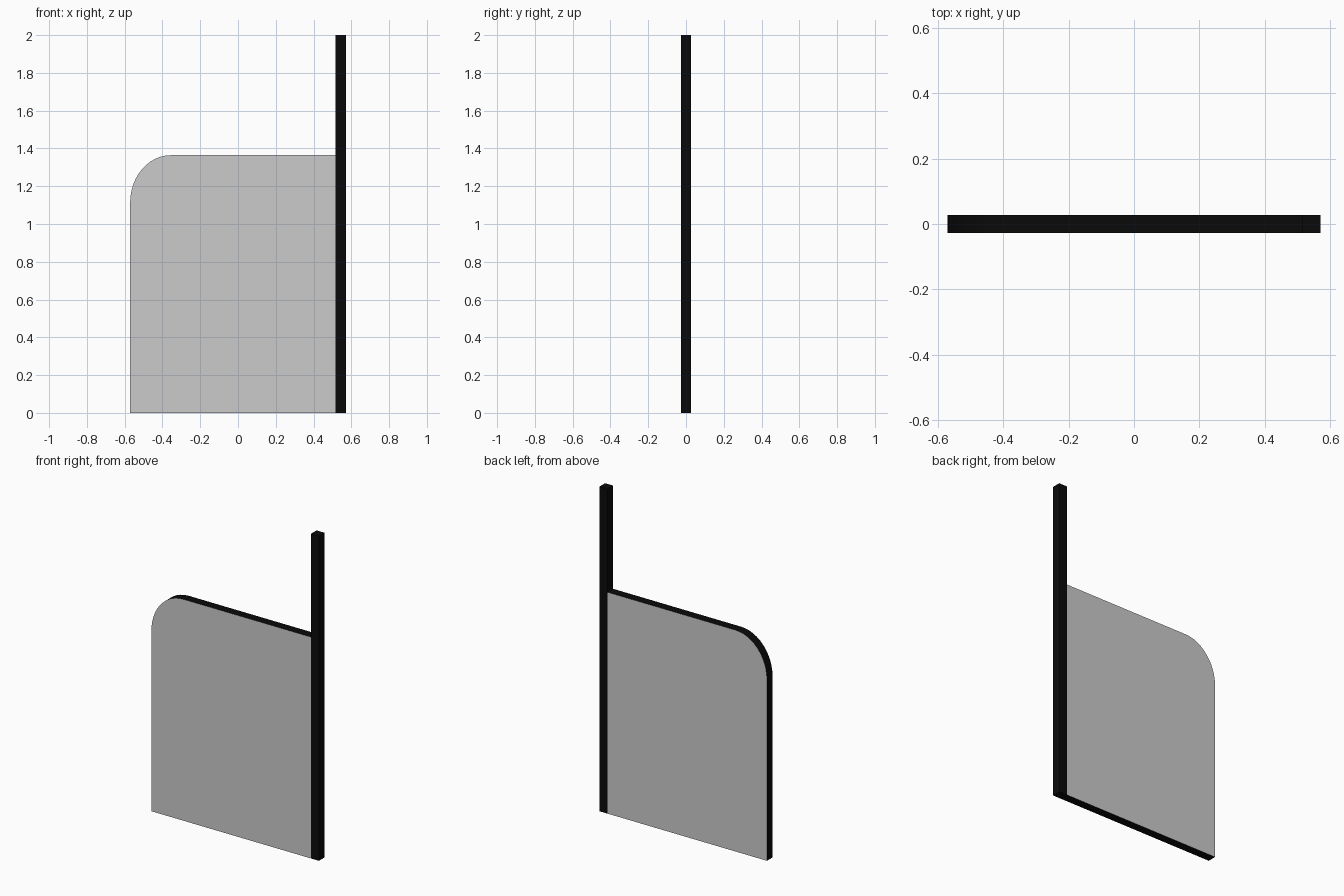
import bpy, bmesh
from math import sin, cos, pi

if "Cube" in bpy.data.objects:
    bpy.data.objects.remove(bpy.data.objects["Cube"])

T = 0.0275            # half thickness shared by panel and post
X0, X1 = -0.571, 0.571
XP = X1 - 2 * T       # inner face of the post

black = bpy.data.materials.new("black_trim")
black.diffuse_color = (0.003, 0.003, 0.003, 1)
black.use_nodes = True
black.node_tree.nodes["Principled BSDF"].inputs["Base Color"].default_value = black.diffuse_color
grey = bpy.data.materials.new("grey_sheet")
grey.diffuse_color = (0.8, 0.8, 0.8, 1)
grey.use_nodes = True
grey.node_tree.nodes["Principled BSDF"].inputs["Base Color"].default_value = grey.diffuse_color


def slab(name, outline, mats, rim_slot):
    """Extrude an x-z outline through the thickness; rim faces use rim_slot."""
    bm = bmesh.new()
    face = bm.faces.new([bm.verts.new((x, -T, z)) for x, z in outline])
    ext = bmesh.ops.extrude_face_region(bm, geom=[face], use_keep_orig=True)
    moved = [v for v in ext["geom"] if isinstance(v, bmesh.types.BMVert)]
    bmesh.ops.translate(bm, verts=moved, vec=(0, 2 * T, 0))
    bmesh.ops.recalc_face_normals(bm, faces=bm.faces)
    for f in bm.faces:
        f.material_index = 0 if abs(f.normal.y) > 0.9 else rim_slot
    me = bpy.data.meshes.new(name)
    bm.to_mesh(me)
    bm.free()
    for m in mats:
        me.materials.append(m)
    ob = bpy.data.objects.new(name, me)
    bpy.context.collection.objects.link(ob)
    return ob


# Panel with one elliptically rounded upper corner, grey faces and black rim
top, rx, rz, n = 1.364, 0.215, 0.25, 12
corner = [(X0 + rx - rx * sin(a), top - rz + rz * cos(a))
          for a in (i * pi / 2 / n for i in range(n + 1))]
slab("panel", [(X0, 0), (XP, 0), (XP, top)] + corner, [grey, black], 1)

# Square corner post, flush with the panel
slab("post", [(XP, 0), (X1, 0), (X1, 2), (XP, 2)], [black], 0)
